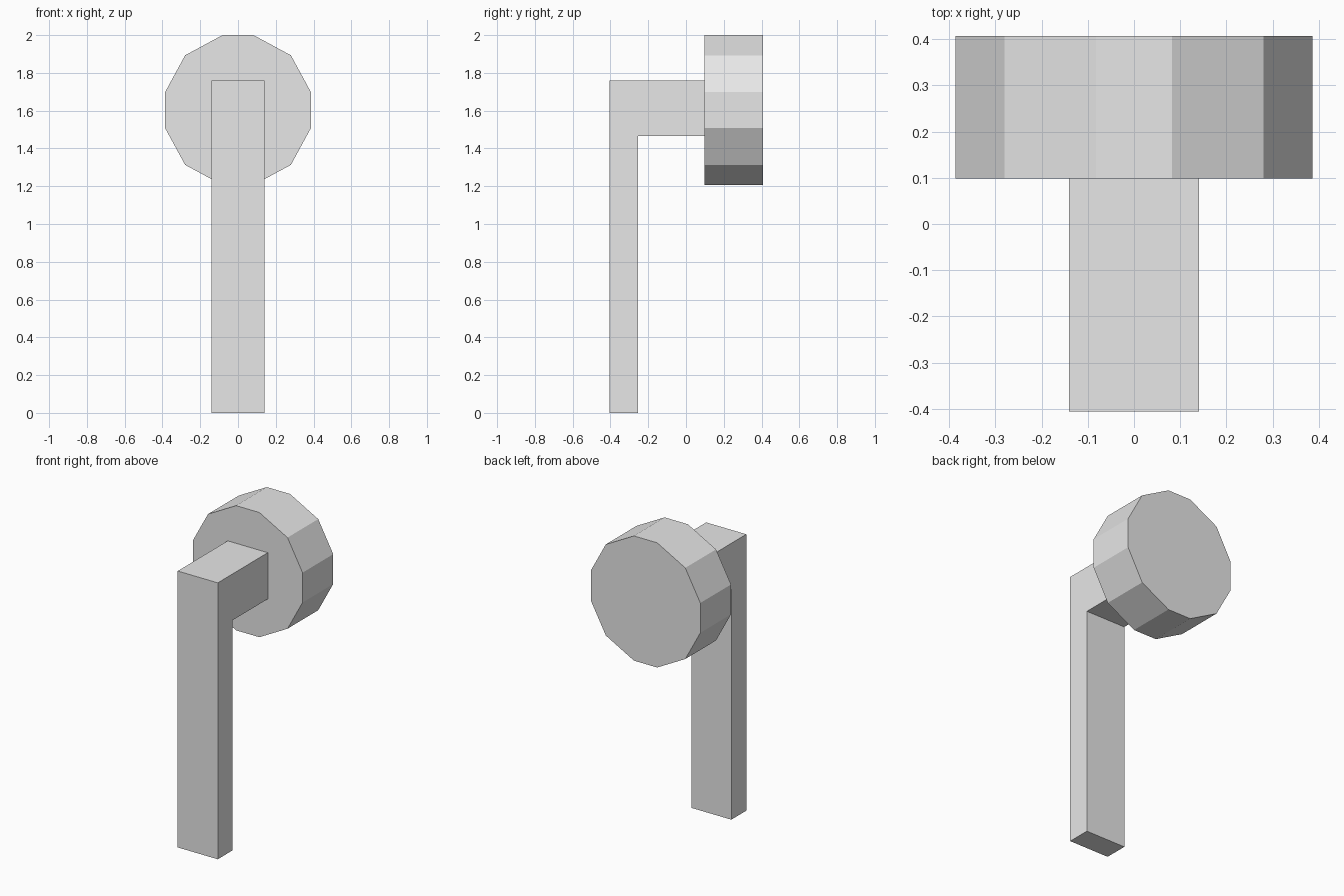
import bpy
import bmesh
from mathutils import Vector

cube = bpy.data.objects.get("Cube")
if cube:
    bpy.data.objects.remove(cube, do_unlink=True)

# Plain grey for the whole model
grey = bpy.data.materials.new("light_grey")
grey.use_nodes = True
color = (0.8, 0.8, 0.8, 1)
grey.diffuse_color = color
grey.node_tree.nodes["Principled BSDF"].inputs["Base Color"].default_value = color


def extrude_profile(name, points, sweep):
    """Make a flat-shaded solid by sweeping a closed outline."""
    bm = bmesh.new()
    face = bm.faces.new([bm.verts.new(p) for p in points])
    swept = bmesh.ops.extrude_face_region(bm, geom=[face], use_keep_orig=True)
    verts = [v for v in swept["geom"] if isinstance(v, bmesh.types.BMVert)]
    bmesh.ops.translate(bm, verts=verts, vec=Vector(sweep))
    bmesh.ops.recalc_face_normals(bm, faces=bm.faces)
    mesh = bpy.data.meshes.new(name)
    bm.to_mesh(mesh)
    bm.free()
    mesh.materials.append(grey)
    obj = bpy.data.objects.new(name, mesh)
    bpy.context.collection.objects.link(obj)
    return obj


# Bent stem: upright bar with a short arm reaching back
half_width = 0.141
stem = [(-0.405, 0), (-0.255, 0), (-0.255, 1.465),
        (0.1, 1.465), (0.1, 1.76), (-0.405, 1.76)]
extrude_profile("bent_stem", [(-half_width, y, z) for y, z in stem],
                (2 * half_width, 0, 0))

# Twelve-sided head: one quarter of the outline mirrored around its centre
centre = 1.603
quarter = [(0.082, 0.397), (0.28, 0.29), (0.386, 0.095)]
right_half = quarter + [(x, -z) for x, z in reversed(quarter)]
outline = right_half + [(-x, z) for x, z in reversed(right_half)]
extrude_profile("round_head", [(x, 0.098, centre + z) for x, z in outline],
                (0, 0.309, 0))
